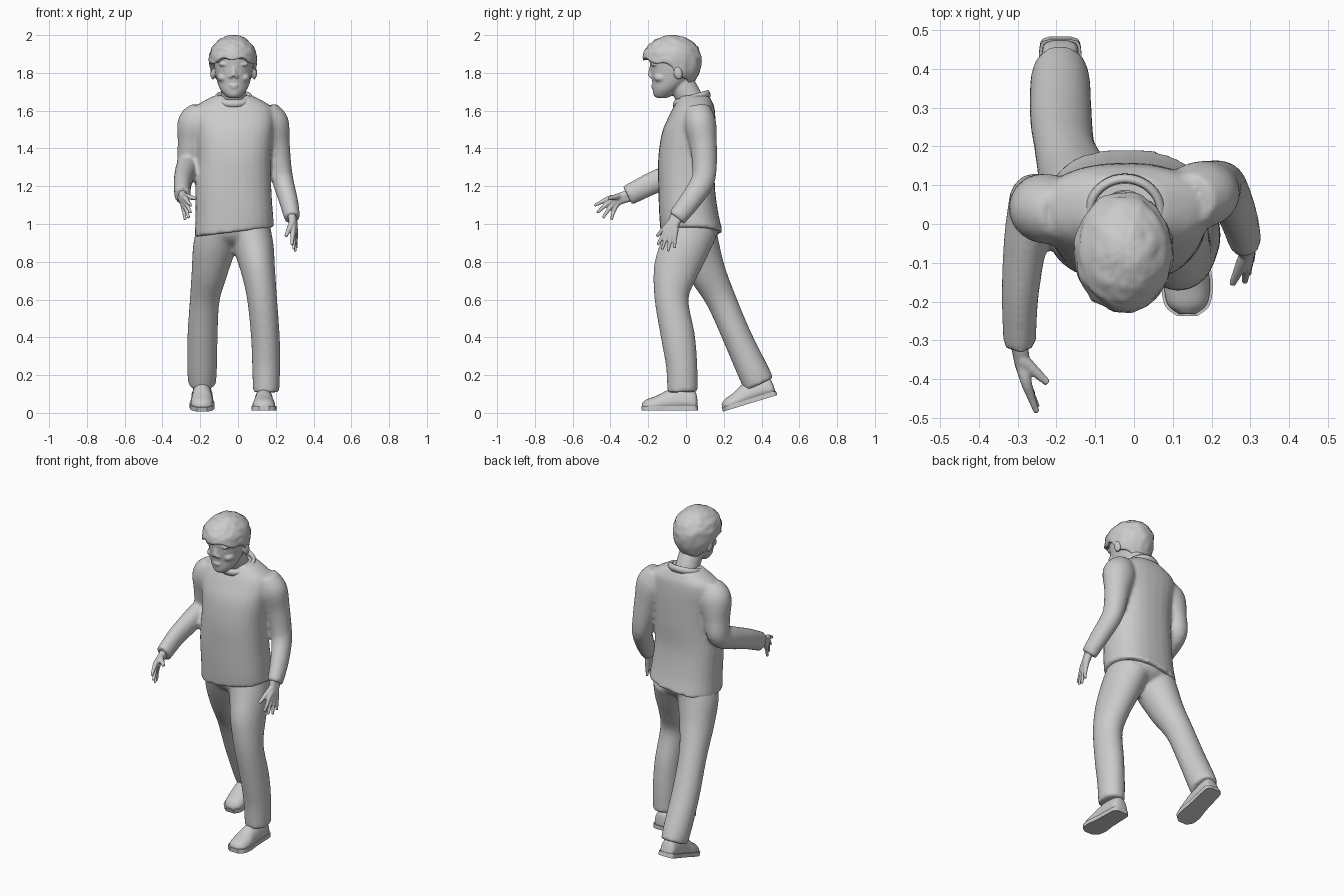
import bpy, bmesh, math
from mathutils import Vector, Matrix, noise

if "Cube" in bpy.data.objects:
    bpy.data.objects.remove(bpy.data.objects["Cube"])


def dense(pts, n=5):
    """Catmull-Rom interpolation of equal-length tuples."""
    p = [Vector(q) for q in pts]
    p = [p[0] * 2 - p[1]] + p + [p[-1] * 2 - p[-2]]
    out = []
    for i in range(1, len(p) - 2):
        a, b, c, d = p[i - 1:i + 3]
        for k in range(n):
            t = k / n
            out.append(0.5 * (b * 2 + (c - a) * t + (a * 2 - b * 5 + c * 4 - d) * t * t
                              + (b * 3 - a - c * 3 + d) * t ** 3))
    return out + [p[-2]]


def loft(bm, stations, flat=False, power=2.0, seg=28, n=5):
    """Stations (x, y, z, ra, rb): elliptical rings, horizontal or across the path."""
    st = dense(stations, n)
    cs = [Vector(s[:3]) for s in st]
    rings = []
    for i, s in enumerate(st):
        t = Vector((0, 0, 1)) if flat else (cs[min(i + 1, len(cs) - 1)] - cs[max(i - 1, 0)]).normalized()
        a = (Vector((1, 0, 0)) - t * t.x).normalized()
        b = t.cross(a)
        ring = []
        for k in range(seg):
            u = 2 * math.pi * k / seg
            ca, sa = math.cos(u), math.sin(u)
            ca = math.copysign(abs(ca) ** (2 / power), ca)
            sa = math.copysign(abs(sa) ** (2 / power), sa)
            ring.append(bm.verts.new(cs[i] + a * ca * s[3] + b * sa * s[4]))
        rings.append(ring)
    skin(bm, rings)


def skin(bm, rings):
    for r, q in zip(rings, rings[1:]):
        for k in range(len(r)):
            j = (k + 1) % len(r)
            bm.faces.new((r[k], r[j], q[j], q[k]))
    bm.faces.new(rings[0][::-1])
    bm.faces.new(rings[-1])


def blob(bm, c, r, rot=0):
    m = Matrix.Translation(c) @ Matrix.Rotation(rot, 4, 'X') @ Matrix.Diagonal((*r, 1))
    bmesh.ops.create_uvsphere(bm, u_segments=24, v_segments=16, radius=1, matrix=m)


def finish(name, bm, voxel=0, smooth=0):
    bmesh.ops.recalc_face_normals(bm, faces=bm.faces)
    me = bpy.data.meshes.new(name)
    bm.to_mesh(me)
    bm.free()
    me.polygons.foreach_set("use_smooth", [True] * len(me.polygons))
    ob = bpy.data.objects.new(name, me)
    bpy.context.collection.objects.link(ob)
    if voxel:
        r = ob.modifiers.new("fuse", 'REMESH')
        r.mode, r.voxel_size, r.use_smooth_shade = 'VOXEL', voxel, True
    if smooth:
        s = ob.modifiers.new("soften", 'SMOOTH')
        s.factor, s.iterations = 0.5, smooth
    return ob


# Sweater: torso and both sleeves fused
bm = bmesh.new()
loft(bm, [(-.02, .03, .95, .21, .165), (-.02, .015, 1.05, .205, .157), (-.025, .003, 1.2, .201, .15),
          (-.02, .005, 1.35, .195, .152), (-.02, .015, 1.48, .205, .143), (-.025, .03, 1.56, .215, .126),
          (-.025, .042, 1.62, .2, .108), (-.025, .045, 1.655, .15, .09), (-.025, .045, 1.68, .1, .078)],
     flat=True, power=2.4)
for v in bm.verts:
    if v.co.z < 1.1:
        v.co.z += (1.1 - v.co.z) / .15 * (.12 * v.co.x + .01)
loft(bm, [(-.18, .03, 1.6, .07, .07), (-.222, .038, 1.53, .098, .09), (-.247, .05, 1.42, .073, .078),
          (-.262, .05, 1.32, .062, .07), (-.28, -.05, 1.268, .056, .066), (-.293, -.18, 1.215, .048, .06),
          (-.295, -.31, 1.15, .042, .055)])
loft(bm, [(.14, .06, 1.61, .07, .07), (.172, .075, 1.53, .098, .085), (.2, .092, 1.42, .075, .072),
          (.222, .098, 1.3, .062, .065), (.24, .085, 1.22, .056, .062), (.268, .02, 1.12, .05, .057),
          (.288, -.05, 1.03, .042, .05)])
finish("sweater", bm, .011, 5)

# Ribbed collar, tilted up at the back
bm = bmesh.new()
rings = []
for k in range(40):
    u = 2 * math.pi * k / 40
    c, s = math.cos(u), math.sin(u)
    rings.append([bm.verts.new((-.023 + c * (.094 + dr), .03 + s * (.088 + dr), 1.668 + s * .026 + dz))
                  for dr, dz in ((.012, -.022), (.01, 0), (0, .016), (-.012, .01), (-.014, -.02))])
for r, q in zip(rings, rings[1:] + rings[:1]):
    for k in range(5):
        bm.faces.new((r[k], r[k - 1], q[k - 1], q[k]))
finish("collar", bm)

# Trousers: pelvis, trailing leg and leading leg
bm = bmesh.new()
blob(bm, (-.02, .03, .975), (.195, .145, .1))
loft(bm, [(-.1, .03, .98, .11, .13), (-.125, .06, .88, .113, .118), (-.15, .11, .75, .096, .1),
          (-.176, .185, .6, .079, .08), (-.188, .272, .4, .08, .077), (-.19, .355, .22, .078, .083),
          (-.19, .388, .15, .072, .083)])
loft(bm, [(.06, .03, .98, .11, .14), (.085, -.01, .87, .105, .13), (.107, -.055, .75, .09, .118),
          (.128, -.076, .6, .079, .09), (.145, -.042, .4, .076, .09), (.149, -.023, .25, .074, .083),
          (.149, -.018, .11, .07, .08)])
finish("trousers", bm, .011, 5)


# Shoes: upper with a flat base, plus a slightly wider sole
def shoe(name, loc, pitch):
    prof = dense([(.137, .022, .06), (.122, .046, .105), (.05, .051, .125), (-.02, .054, .108),
                  (-.08, .061, .078), (-.13, .052, .06), (-.155, .022, .04)], 4)
    m = Matrix.Translation(loc) @ Matrix.Rotation(pitch, 4, 'X')
    bm = bmesh.new()
    rings = []
    for y, w, h in prof:
        rings.append([bm.verts.new((w * math.cos(math.pi * k / 12) * (1 if k % 12 else .97), y,
                                    .015 + (h - .015) * math.sin(math.pi * k / 12) ** .8))
                      for k in range(13)])
    skin(bm, rings)
    bm.transform(m)
    finish(name + "_upper", bm)
    bm = bmesh.new()
    left = [(w + .005, y * 1.03) for y, w, h in prof]
    outline = left + [(-x, y) for x, y in reversed(left)]
    skin(bm, [[bm.verts.new((x, y, z)) for x, y in outline] for z in (0, .024)])
    bm.transform(m)
    ob = finish(name + "_sole", bm)
    ob.data.polygons.foreach_set("use_smooth", [False] * len(ob.data.polygons))


shoe("leading_shoe", (.137, -.077, .012), 0)
shoe("trailing_shoe", (-.19, .348, .053), math.radians(17))


# Hands: palm struts to each knuckle, then tapering digits
def hand(name, wrist, palm, thumb, tips):
    w, p, th = Vector(wrist), Vector(palm), Vector(thumb)
    tips = [Vector(t) for t in tips]
    spread = (tips[3] - tips[0]).normalized() * .026
    back = (w - p) * .35
    bm = bmesh.new()
    for i, t in enumerate(tips):
        base = p + spread * (i / 1.5 - 1)
        start = w + back + spread * (i / 1.5 - 1) * .6
        mid = base.lerp(t, .5) + (p - w).normalized() * .005
        loft(bm, [(*start, .022, .022), (*w.lerp(base, .5), .019, .019), (*base, .015, .015),
                  (*mid, .0105, .0105), (*t, .008, .008)], seg=12, n=3)
    root = w.lerp(p, .3) - spread * .7
    loft(bm, [(*root, .018, .018), (*root.lerp(th, .5), .014, .014), (*th, .009, .009)], seg=12, n=3)
    finish(name, bm, .0045, 3)


hand("forward_hand", (-.295, -.315, 1.145), (-.285, -.385, 1.12), (-.222, -.41, 1.135),
     [(-.25, -.485, 1.098), (-.25, -.47, 1.06), (-.26, -.44, 1.032), (-.28, -.395, 1.022)])
hand("lowered_hand", (.29, -.055, 1.025), (.297, -.08, .965), (.253, -.155, .935),
     [(.285, -.15, .89), (.295, -.128, .865), (.303, -.095, .855), (.308, -.06, .872)])

# Head and neck with nose, brow, lips, cheeks and ears
X = -.023
bm = bmesh.new()
loft(bm, [(X, .04, 1.58, .075, .075), (X, .02, 1.66, .068, .07), (X, -.02, 1.74, .066, .068),
          (X, -.04, 1.82, .06, .06)])
loft(bm, [(X, -.128, 1.668, .03, .028), (X, -.12, 1.682, .047, .051), (X, -.105, 1.71, .07, .071),
          (X, -.085, 1.745, .085, .093), (X, -.07, 1.79, .096, .116), (X, -.07, 1.83, .102, .119),
          (X, -.073, 1.88, .106, .121), (X, -.073, 1.93, .095, .108), (X, -.073, 1.97, .055, .065)],
     flat=True)
loft(bm, [(X, -.178, 1.84, .011, .012), (X, -.186, 1.805, .013, .013), (X, -.19, 1.782, .018, .013)], seg=16)
blob(bm, (X, -.173, 1.733), (.026, .012, .007))
blob(bm, (X, -.17, 1.721), (.022, .012, .007))
blob(bm, (X, -.155, 1.686), (.022, .016, .016))
for s in (-1, 1):
    blob(bm, (X + s * .016, -.184, 1.781), (.009, .012, .009))
    blob(bm, (X + s * .045, -.166, 1.845), (.034, .019, .011))
    blob(bm, (X + s * .055, -.13, 1.775), (.032, .04, .026))
    blob(bm, (X + s * .109, -.042, 1.8), (.015, .024, .036), .2)
finish("head", bm, .0055, 4)

# Eyes
bm = bmesh.new()
for s in (-1, 1):
    blob(bm, (X + s * .041, -.161, 1.818), (.018, .014, .01))
finish("eyes", bm)

# Hair: cap with a fringe, low nape and tousled surface
bm = bmesh.new()
rings = []
SEG, ROWS = 64, 26
for i in range(ROWS + 1):
    ring = []
    for k in range(SEG):
        a = 2 * math.pi * k / SEG
        f = math.sin(a)  # -1 at the front, +1 at the back
        low = math.radians(103 + 36 * max(0, f) ** .7 - 14 * max(0, -f) + 3 * math.sin(a * 7))
        t = .03 + (low - .03) * min(i, ROWS - 1) / (ROWS - 1)
        d = Vector((math.sin(t) * math.cos(a), math.sin(t) * math.sin(a), math.cos(t)))
        r = 1 + .045 * noise.noise(Vector((d.x * 3.2, d.y * 3.2, d.z * 5))) + .018 * noise.noise(d * 8)
        if i == ROWS:
            r *= .8
        ring.append(bm.verts.new((-.027 + d.x * .127 * r, -.073 + d.y * .155 * r,
                                  1.873 + d.z * r * (.127 if d.z > 0 else .185))))
    rings.append(ring)
skin(bm, rings)
finish("hair", bm)
